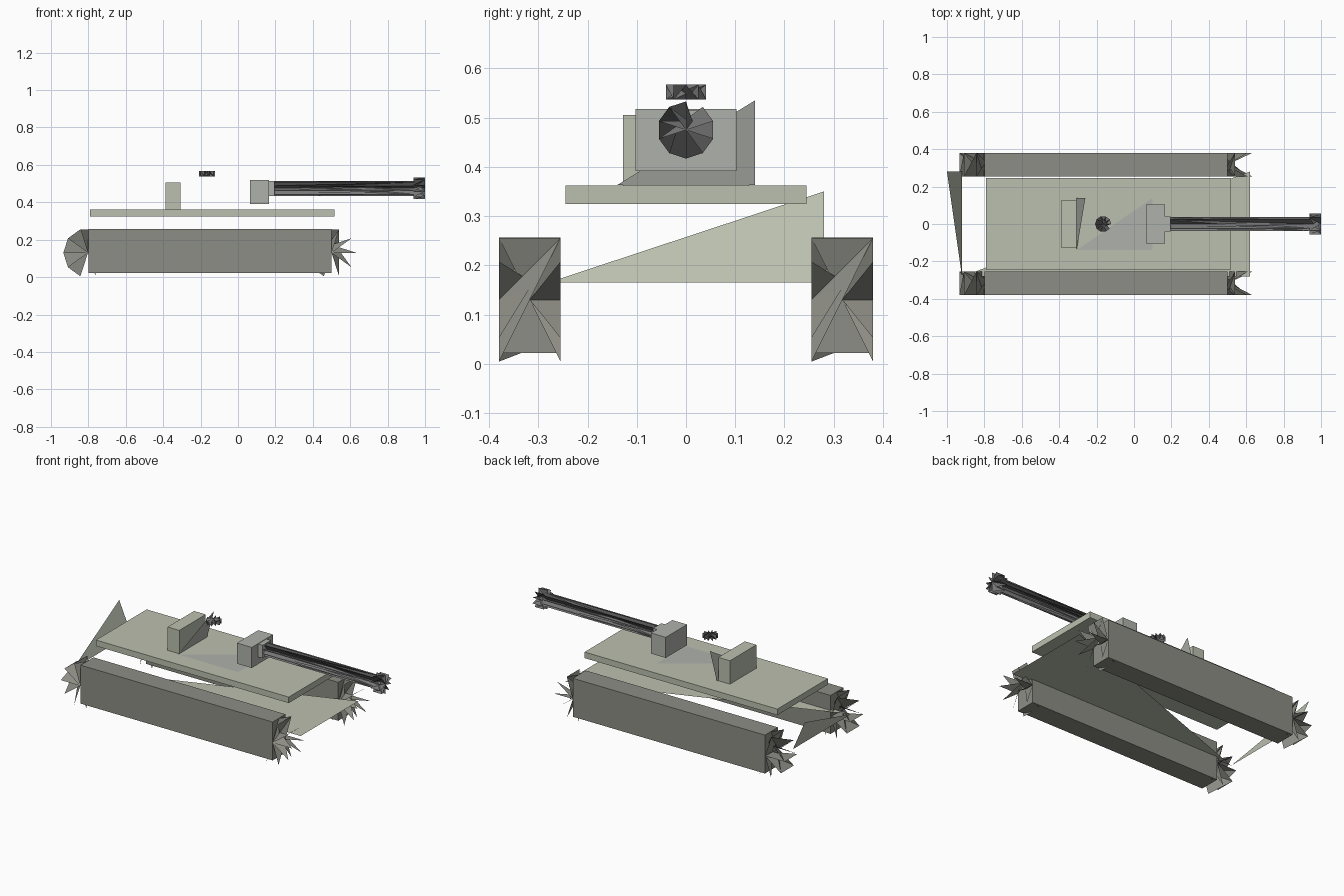
import bpy
from math import cos, sin, pi

if "Cube" in bpy.data.objects:
    bpy.data.objects.remove(bpy.data.objects["Cube"])


def material(name, rgb):
    m = bpy.data.materials.new(name)
    m.diffuse_color = (*rgb, 1)
    m.use_nodes = True
    m.node_tree.nodes["Principled BSDF"].inputs["Base Color"].default_value = m.diffuse_color
    return m


OLIVE = material("olive", (0.50, 0.53, 0.43))
GREY = material("turret_grey", (0.43, 0.45, 0.41))
TRACK = material("track_grey", (0.27, 0.27, 0.24))
STEEL = material("dark_steel", (0.19, 0.19, 0.19))


def mesh(name, verts, faces, mat):
    me = bpy.data.meshes.new(name)
    me.from_pydata(verts, [], faces)
    me.materials.append(mat)
    ob = bpy.data.objects.new(name, me)
    bpy.context.collection.objects.link(ob)
    return ob


def box(name, x, y, z, mat):
    v = [(a, b, c) for a in x for b in y for c in z]
    f = [(0, 1, 3, 2), (4, 6, 7, 5), (0, 4, 5, 1),
         (2, 3, 7, 6), (0, 2, 6, 4), (1, 5, 7, 3)]
    return mesh(name, v, f, mat)


def blades(name, axis, center, radius, span, mat, phase=0.0, full=True, n=10):
    """Ten-point rotor: radial plates plus twisted blades between two rims."""
    v = []
    for i in range(n):
        a = phase + 2 * pi * i / n
        p, q = center[0] + radius * cos(a), center[1] + radius * sin(a)
        for s in span:
            v.append({'X': (s, p, q), 'Y': (p, s, q), 'Z': (p, q, s)}[axis])
    faces = []
    h = n // 2
    for i in range(h):
        f = lambda k: 2 * (k % n)
        b = lambda k: 2 * (k % n) + 1
        faces.append((f(i), b(i), b(i + h)))
        faces.append((b(i), f(i + 1), f(i + h + 1)))
        if full:
            faces.append((f(i), b(i + h), f(i + h)))
            if i < h - 1:
                faces.append((b(i), f(i + h + 1), b(i + h)))
    return mesh(name, v, faces, mat)


# tracks with spiked end wheels
for side, (y0, y1) in (("right", (-0.38, -0.255)), ("left", (0.255, 0.38))):
    box(f"{side}_track", (-0.80, 0.50), (y0, y1), (0.022, 0.257), TRACK)
    for end, x in (("rear", -0.802), ("front", 0.50)):
        blades(f"{side}_{end}_wheel", 'Y', (x, 0.13), 0.132, (y0, y1), TRACK,
               phase=2 * pi / 5, full=False)

# hull floor and rear plate
mesh("hull_plates",
     [(-0.92, -0.28, 0.165), (0.62, -0.28, 0.165), (0.62, 0.28, 0.165),
      (-0.92, 0.28, 0.165), (-1.0, 0.28, 0.35)],
     [(0, 2, 1), (0, 4, 3)], OLIVE)
box("deck", (-0.79, 0.515), (-0.245, 0.245), (0.325, 0.362), OLIVE)

# turret floor and rear plate, stowage box
mesh("turret_plates",
     [(-0.307, -0.14, 0.363), (0.10, -0.14, 0.363), (0.10, 0.14, 0.363),
      (-0.307, 0.14, 0.363), (-0.26, 0.14, 0.535)],
     [(0, 1, 2), (0, 4, 3)], GREY)
box("stowage_box", (-0.387, -0.308), (-0.128, 0.128), (0.362, 0.505), OLIVE)
blades("hatch", 'Z', (-0.165, 0), 0.043, (0.537, 0.567), STEEL)

# gun
box("mantlet", (0.065, 0.165), (-0.103, 0.103), (0.392, 0.518), GREY)
box("gun_sleeve", (0.165, 0.195), (-0.04, 0.04), (0.435, 0.515), GREY)
blades("barrel", 'X', (0, 0.475), 0.04, (0.16, 0.95), STEEL, phase=pi / 2)
blades("muzzle", 'X', (0, 0.475), 0.058, (0.937, 1.0), STEEL, phase=pi / 2)
